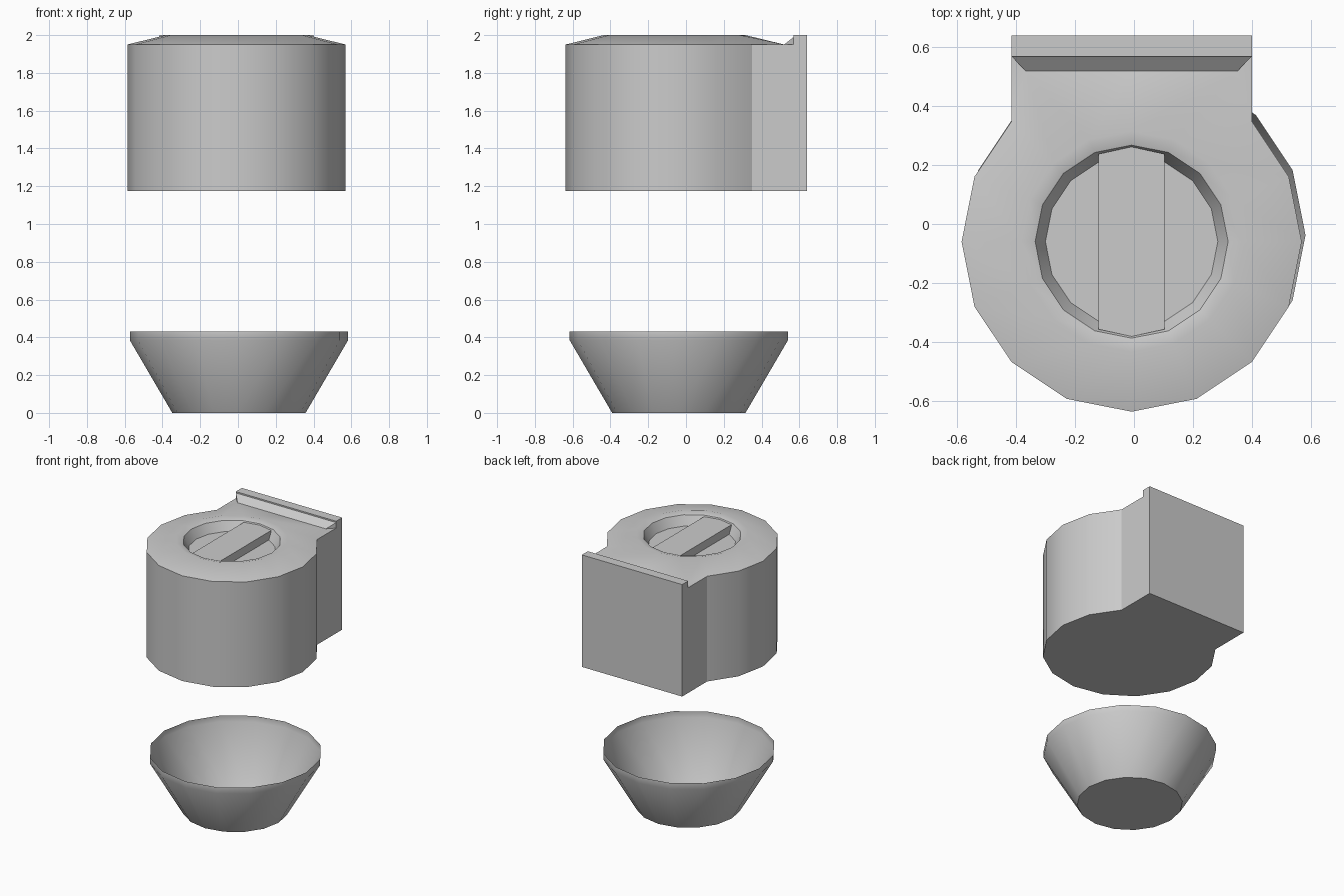
import bpy, bmesh
from math import sin, cos, pi, radians

if "Cube" in bpy.data.objects:
    bpy.data.objects.remove(bpy.data.objects["Cube"])

N = 16


def ring(bm, r, z):
    return [bm.verts.new((r * cos(2 * pi * i / N), r * sin(2 * pi * i / N), z)) for i in range(N)]


def bridge(bm, a, b):
    for i in range(N):
        j = (i + 1) % N
        bm.faces.new((a[i], a[j], b[j], b[i]))


def finish(bm, name, location, angle):
    bmesh.ops.recalc_face_normals(bm, faces=bm.faces)
    me = bpy.data.meshes.new(name)
    bm.to_mesh(me)
    bm.free()
    ob = bpy.data.objects.new(name, me)
    ob.location = location
    bpy.context.collection.objects.link(ob)
    bpy.ops.object.select_all(action='DESELECT')
    bpy.context.view_layer.objects.active = ob
    ob.select_set(True)
    bpy.ops.object.shade_smooth_by_angle(angle=radians(angle))
    return ob


# Lower bowl: open, thin-walled cone with a short upright rim
bm = bmesh.new()
base = ring(bm, 0.353, 0.0)
shoulder = ring(bm, 0.578, 0.385)
lip = ring(bm, 0.578, 0.43)
bridge(bm, base, shoulder)
bridge(bm, shoulder, lip)
bm.faces.new(base[::-1])
finish(bm, "bowl", (0.005, -0.038, 0), 35)

# Upper housing: round body with a square back, sloped roof and recessed dial well
R, ZB, ZT = 0.578, 1.175, 1.95
LEDGE, BACK, FOOT = 0.63, 0.70, 0.58        # y of flange front, back face, ramp foot
bm = bmesh.new()
edge = ring(bm, R, ZT)
edge[3].co.xy = (0.36, FOOT)
edge[4].co.xy = (0.0, FOOT)
edge[5].co.xy = (-0.36, FOOT)
crest = ring(bm, 0.375, 2.0)
rim = ring(bm, 0.328, 1.987)
floor = ring(bm, 0.293, 1.92)
bridge(bm, edge, crest)
bridge(bm, crest, rim)
bridge(bm, rim, floor)
bm.faces.new(floor)

# Round side walls, from the right shoulder clockwise to the left shoulder
arc = [edge[i % N] for i in range(6, N + 3)]
low = [bm.verts.new((v.co.x, v.co.y, ZB)) for v in arc]
for i in range(len(arc) - 1):
    bm.faces.new((low[i], low[i + 1], arc[i + 1], arc[i]))

# Square back and raised flange
W = arc[-1].co.x
sides = []
for s, top, bottom, foot in ((1, arc[-1], low[-1], edge[3]), (-1, arc[0], low[0], edge[5])):
    pts = [bm.verts.new((s * W, y, z)) for y, z in
           ((LEDGE, ZT), (LEDGE, 1.99), (LEDGE, 2.0), (BACK, 2.0), (BACK, ZB))]
    bm.faces.new([top] + pts + [bottom])
    bm.faces.new((top, pts[0], foot))
    bm.faces.new((foot, pts[0], pts[1]))
    sides.append(pts)
r, l = sides
bm.faces.new((edge[3], edge[4], edge[5], l[1], r[1]))
for k in (1, 2, 3):
    bm.faces.new((r[k], l[k], l[k + 1], r[k + 1]))
bm.faces.new(low + [r[4], l[4]])
finish(bm, "housing", (-0.008, -0.06, 0), 30)

# Grip bar across the dial well
bm = bmesh.new()
outline = ((0.112, -0.298), (0.112, 0.298), (0, 0.322),
           (-0.112, 0.298), (-0.112, -0.298), (0, -0.322))
face = bm.faces.new([bm.verts.new((x, y, 1.91)) for x, y in outline])
ext = bmesh.ops.extrude_face_region(bm, geom=[face])
bmesh.ops.translate(bm, vec=(0, 0, 0.07),
                    verts=[g for g in ext["geom"] if isinstance(g, bmesh.types.BMVert)])
finish(bm, "dial_grip", (-0.008, -0.06, 0), 20)
